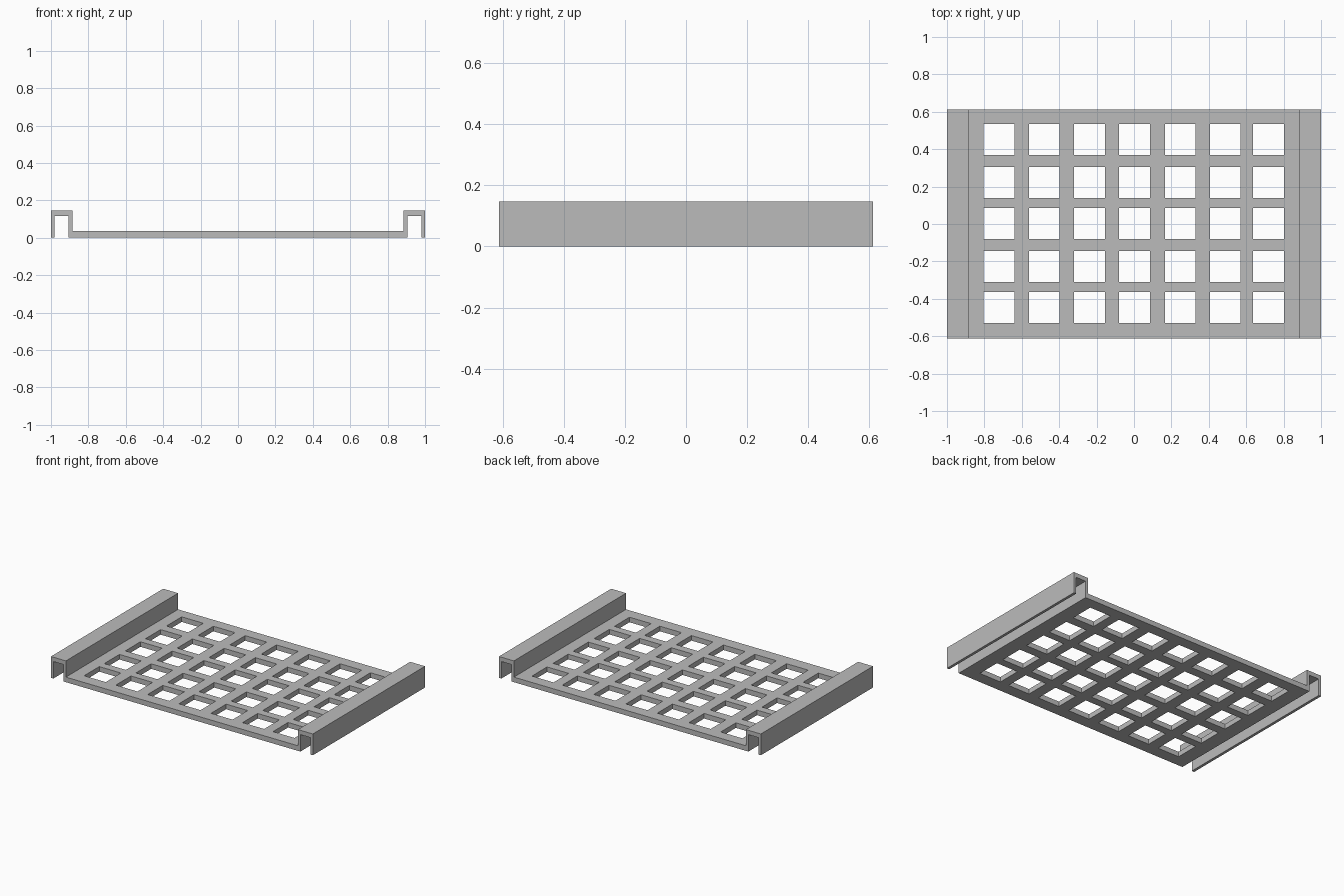
import bpy
import bmesh

cube = bpy.data.objects.get("Cube")
if cube:
    bpy.data.objects.remove(cube, do_unlink=True)

HALF_DEPTH = 0.612
HEIGHT = 0.147
FLOOR = 0.035
INNER = 0.886    # panel side of the rail
HOLE = 0.165

grey = bpy.data.materials.new("light grey")
grey.use_nodes = True
grey.diffuse_color = (0.5, 0.5, 0.5, 1)
grey.node_tree.nodes["Principled BSDF"].inputs["Base Color"].default_value = grey.diffuse_color


def finish(name, bm):
    bmesh.ops.recalc_face_normals(bm, faces=bm.faces)
    mesh = bpy.data.meshes.new(name)
    bm.to_mesh(mesh)
    bm.free()
    mesh.materials.append(grey)
    obj = bpy.data.objects.new(name, mesh)
    bpy.context.collection.objects.link(obj)
    return obj


def extrude(bm, offset):
    result = bmesh.ops.extrude_face_region(bm, geom=bm.faces[:])
    verts = [v for v in result["geom"] if isinstance(v, bmesh.types.BMVert)]
    bmesh.ops.translate(bm, vec=offset, verts=verts)


def hole_edges(centres, half):
    """Panel edge, both sides of every hole, panel edge."""
    sides = [c + s * HOLE / 2 for c in centres for s in (-1, 1)]
    return [-half, *sides, half]


# Perforated panel: a grid of strips with the hole cells left out
xs = hole_edges((-0.722, -0.48, -0.237, 0.002, 0.247, 0.488, 0.72), INNER)
ys = hole_edges((-0.447, -0.227, 0.002, 0.222, 0.452), HALF_DEPTH)
bm = bmesh.new()
grid = [[bm.verts.new((x, y, 0)) for y in ys] for x in xs]
for i in range(len(xs) - 1):
    for j in range(len(ys) - 1):
        if i % 2 and j % 2:
            continue
        bm.faces.new((grid[i][j], grid[i + 1][j], grid[i + 1][j + 1], grid[i][j + 1]))
extrude(bm, (0, 0, FLOOR))
finish("perforated_panel", bm)

# Side rails: an upside-down channel section run front to back
section = [(INNER, 0), (INNER, HEIGHT), (1, HEIGHT), (1, 0),
           (0.981, 0), (0.981, 0.117), (0.905, 0.117), (0.905, 0)]
for name, side in (("left_rail", 1), ("right_rail", -1)):
    bm = bmesh.new()
    bm.faces.new([bm.verts.new((side * x, -HALF_DEPTH, z)) for x, z in section])
    extrude(bm, (0, 2 * HALF_DEPTH, 0))
    finish(name, bm)
